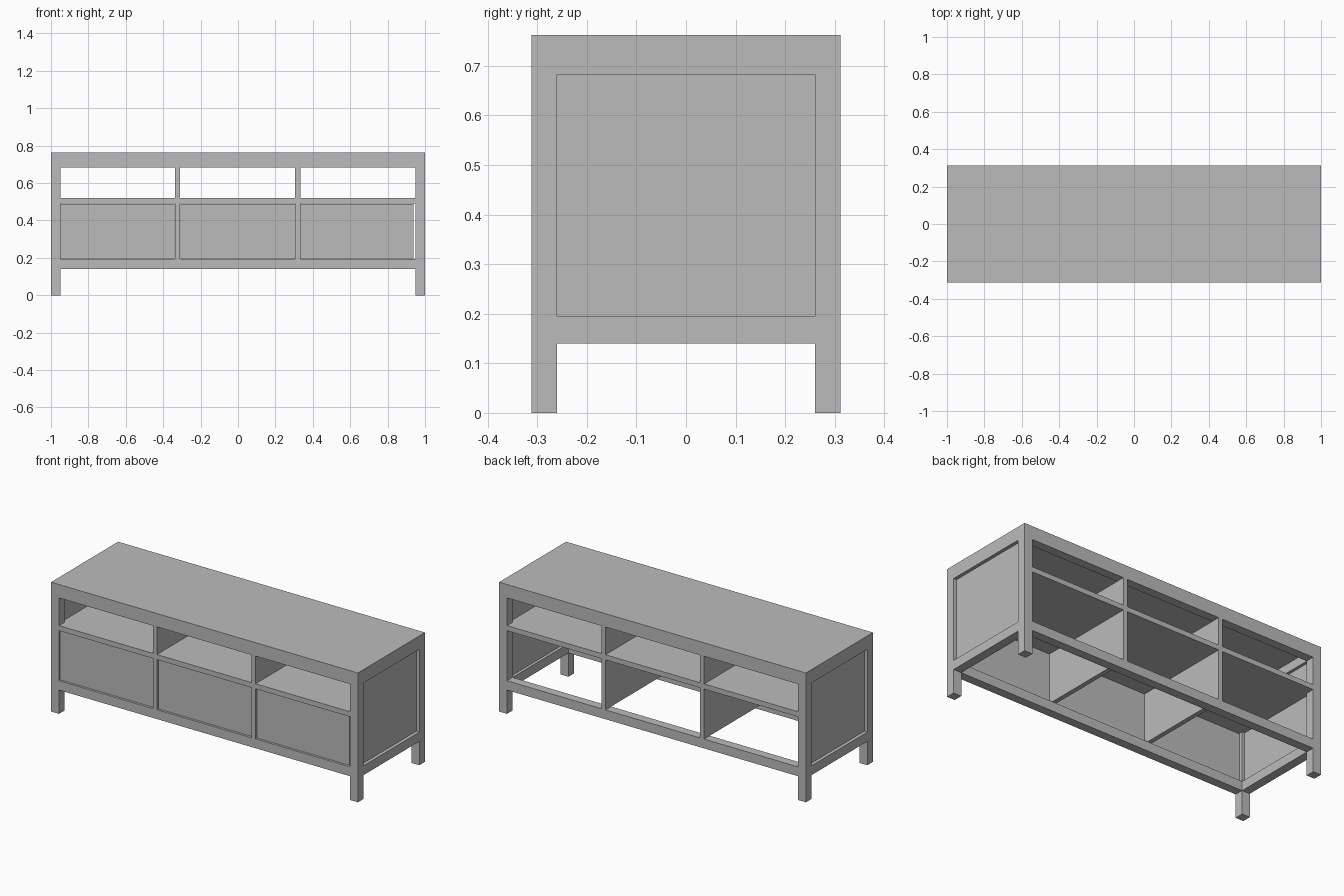
import bpy
import bmesh

if "Cube" in bpy.data.objects:
    bpy.data.objects.remove(bpy.data.objects["Cube"])

grey = bpy.data.materials.new("plain_grey")
grey.diffuse_color = (0.5, 0.5, 0.5, 1)
grey.use_nodes = True
grey.node_tree.nodes["Principled BSDF"].inputs["Base Color"].default_value = grey.diffuse_color


def plate(name, outline, z0, z1):
    """Extrude an xy outline from z0 up to z1."""
    bm = bmesh.new()
    face = bm.faces.new([bm.verts.new((x, y, z0)) for x, y in outline])
    top = bmesh.ops.extrude_face_region(bm, geom=[face])["geom"]
    bmesh.ops.translate(bm, vec=(0, 0, z1 - z0),
                        verts=[v for v in top if isinstance(v, bmesh.types.BMVert)])
    bmesh.ops.recalc_face_normals(bm, faces=bm.faces)
    mesh = bpy.data.meshes.new(name)
    bm.to_mesh(mesh)
    bm.free()
    mesh.materials.append(grey)
    obj = bpy.data.objects.new(name, mesh)
    bpy.context.collection.objects.link(obj)
    return obj


def box(name, x, y, z):
    x0, x1 = sorted(x)
    y0, y1 = sorted(y)
    return plate(name, [(x0, y0), (x1, y0), (x1, y1), (x0, y1)], *z)


X, Y, H = 1.0, 0.312, 0.762      # outer half width, half depth, height
PX, PY = 0.948, 0.26             # inner faces of the corner posts
PANEL_IN, PANEL_OUT = 0.965, 0.98
RAIL_LOW, RAIL_TOP = (0.14, 0.195), (0.683, 0.735)
SHELF = (0.49, 0.52)

# Table top
box("top_board", (-X, X), (-Y, Y), (0.735, H))

# Corner posts that run down into the legs
for sx, side in ((-1, "left"), (1, "right")):
    for sy, end in ((-1, "front"), (1, "back")):
        box(f"{end}_{side}_post", (sx * PX, sx * X), (sy * PY, sy * Y), (0, 0.735))

# Upper and lower rails around the frame
for level, z in (("lower", RAIL_LOW), ("upper", RAIL_TOP)):
    for sy, end in ((-1, "front"), (1, "back")):
        box(f"{level}_{end}_rail", (-PX, PX), (sy * PY, sy * Y), z)
    for sx, side in ((-1, "left"), (1, "right")):
        box(f"{level}_{side}_rail", (sx * PX, sx * X), (-PY, PY), z)

# Recessed side panels
for sx, side in ((-1, "left"), (1, "right")):
    box(f"{side}_panel", (sx * PANEL_IN, sx * PANEL_OUT), (-PY, PY), (0.195, 0.683))

# Shelf, notched around the posts
W = PANEL_IN
plate("shelf", [(-PX, -Y), (PX, -Y), (PX, -PY), (W, -PY), (W, PY), (PX, PY),
                (PX, Y), (-PX, Y), (-PX, PY), (-W, PY), (-W, -PY), (-PX, -PY)], *SHELF)

# Dividers above and below the shelf
dividers = ((-0.337, -0.31), (0.306, 0.333))
for i, x in enumerate(dividers, 1):
    box(f"upper_divider_{i}", x, (-Y, Y), (SHELF[1], 0.683))
    box(f"lower_divider_{i}", x, (-Y, Y), (0.195, SHELF[0]))

# Door fronts set slightly back; the right one leaves a small gap
doors = ((-0.948, -0.34), (-0.308, 0.304), (0.335, 0.937))
for i, x in enumerate(doors, 1):
    box(f"door_{i}", x, (-Y + 0.01, -Y + 0.03), (0.197, 0.488))
